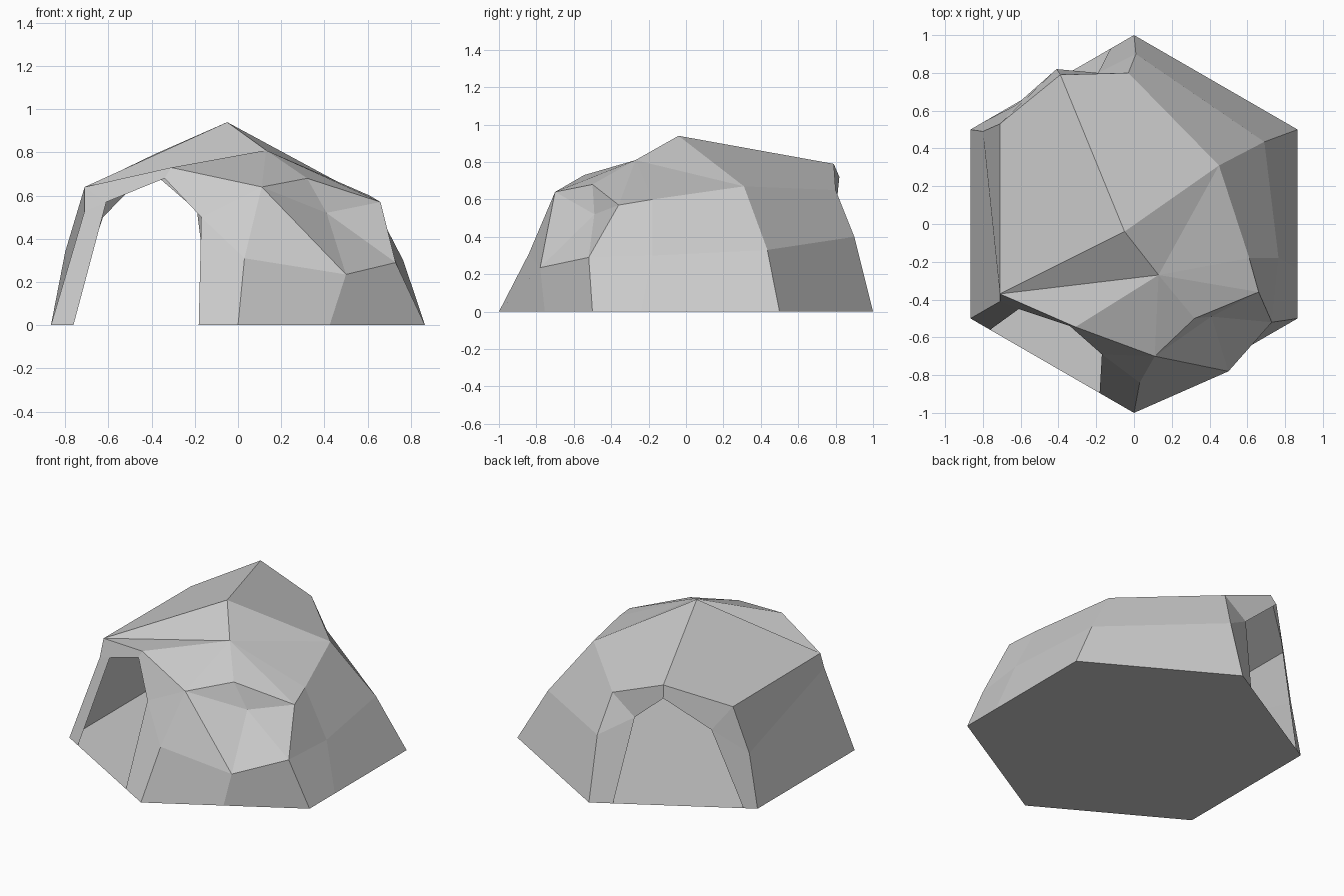
import bpy, bmesh, math
from mathutils import Vector

if "Cube" in bpy.data.objects:
    bpy.data.objects.remove(bpy.data.objects["Cube"])

# Hexagonal footprint, corners h0 (front) counter-clockwise to h5 (front left)
pts = {f"h{i}": Vector((math.sin(i * math.pi / 3), -math.cos(i * math.pi / 3), 0)) for i in range(6)}


def foot(name, a, b, t):
    pts[name] = pts[a].lerp(pts[b], t)


def points(**kw):
    for k, v in kw.items():
        pts[k] = Vector(v)


def panel(name, *faces):
    """Faceted thin panel from space-separated point names, facing outward."""
    bm = bmesh.new()
    made = {}
    for f in faces:
        vs = []
        for k in f.split():
            if k not in made:
                made[k] = bm.verts.new(pts[k])
            vs.append(made[k])
        face = bm.faces.new(vs)
        face.normal_update()
        if face.normal.dot(face.calc_center_median() - Vector((0, 0, 0.15))) < 0:
            face.normal_flip()
    me = bpy.data.meshes.new(name)
    bm.to_mesh(me)
    bm.free()
    ob = bpy.data.objects.new(name, me)
    bpy.context.collection.objects.link(ob)


# Feet of door posts and panel seams along the footprint
foot("door_l", "h5", "h0", 0.12)
foot("door_r", "h5", "h0", 0.79)
foot("back_l", "h4", "h3", 0.083)
foot("back_r", "h4", "h3", 0.857)
foot("front_seam", "h0", "h1", 0.49)
foot("right_seam", "h1", "h2", 0.26)

# Roof line
points(peak=(-.05, -.04, .94), ridge=(-.39, .79, .79), dip=(.13, -.27, .81),
       ul=(-.71, .53, .635), fl=(-.71, -.37, .64), fc=(-.31, -.545, .73),
       fj=(.11, -.70, .64), fi=(.32, -.50, .68), fr=(.66, -.36, .57),
       rm=(.61, -.18, .60), br=(.45, .31, .67), bb=(-.03, .80, .65))
# Wall mid-height corners
points(ml=(-.80, .49, .34), mfl=(-.71, -.41, .53), mf=(.03, -.84, .31),
       ms=(.50, -.78, .235), mr=(.73, -.52, .29), mk=(.765, -.18, .30),
       mbr=(.69, .435, .33), mb=(.01, .90, .40), pocket=(.41, -.49, .52))
# Arch corners of the two openings
points(d1=(-.61, -.45, .57), d2=(-.34, -.54, .68), d3=(-.17, -.69, .50),
       b1=(-.625, .63, .50), b2=(-.41, .82, .72), b3=(-.19, .80, .53))

panel("floor", "h0 h1 h2 h3 h4 h5")
panel("roof", "peak ridge ul fl", "peak ridge bb br", "peak fl dip", "fl fc dip",
      "fc fj dip", "fj fi dip", "dip fi fr", "dip fr rm", "dip rm br", "peak dip br")
panel("left_wall", "fl ul ml mfl", "mfl ml h4 h5")
panel("front_left_door_frame", "h5 door_l d1 mfl", "fl mfl d1", "fl d1 d2 fc",
      "fc d2 d3 fj", "fj d3 mf", "d3 door_r h0 mf")
panel("front_right_wall", "h0 front_seam ms mf", "mf ms fj", "front_seam h1 mr ms")
panel("front_pocket", "fj fi pocket", "fj pocket ms", "fi fr pocket",
      "fr mr pocket", "mr ms pocket")
panel("right_wall", "rm fr mr mk", "mr h1 right_seam mk", "br rm mk mbr",
      "mbr mk right_seam h2")
panel("back_right_wall", "br bb mb mbr", "mbr mb h3 h2")
panel("back_left_door_frame", "ul ml b1", "ml h4 back_l b1", "ul b1 b2 ridge",
      "ridge b2 b3 bb", "bb b3 mb", "mb b3 back_r h3")
